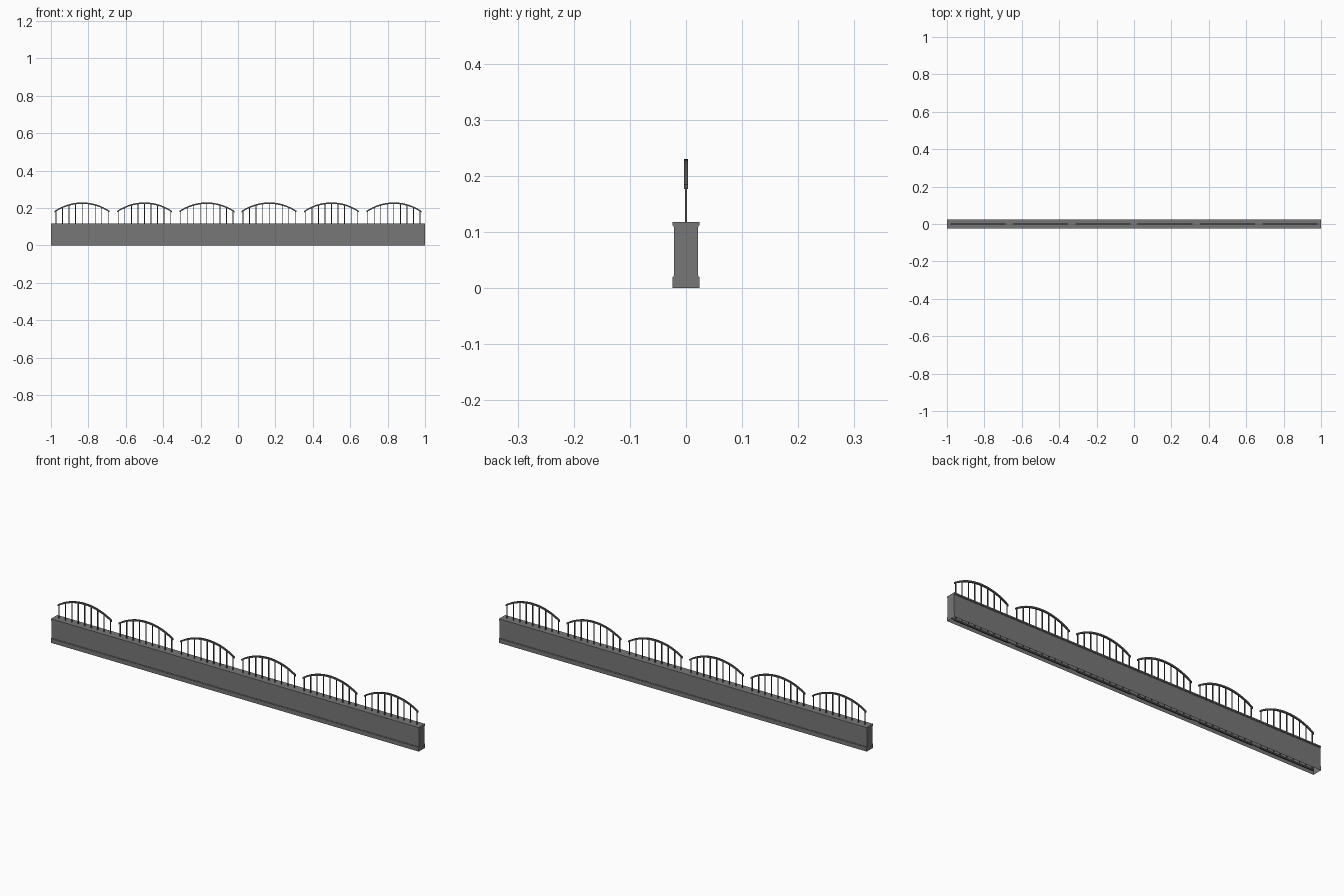
import bpy, bmesh, math
from mathutils import Vector

if "Cube" in bpy.data.objects:
    bpy.data.objects.remove(bpy.data.objects["Cube"])


def material(name, value):
    m = bpy.data.materials.new(name)
    m.use_nodes = True
    m.diffuse_color = (value, value, value, 1)
    m.node_tree.nodes["Principled BSDF"].inputs["Base Color"].default_value = m.diffuse_color
    return m


STONE = material("grey stone", 0.185)
IRON = material("dark iron", 0.1)

SECTIONS = 6
PITCH = 2 / SECTIONS
HALF = 0.147          # half the span of one arched rail
SPACING = 0.035       # distance between balusters
RAIL_Y, RAIL_Z = 0.0033, 0.004
POST = 0.002


def arch_z(x):
    """Height of the arched rail at distance x from its centre."""
    radius = 0.26
    return 0.226 - radius + math.sqrt(radius ** 2 - x ** 2)


def finish(bm, name, mat):
    mesh = bpy.data.meshes.new(name)
    bm.to_mesh(mesh)
    bm.free()
    mesh.materials.append(mat)
    obj = bpy.data.objects.new(name, mesh)
    bpy.context.collection.objects.link(obj)
    return obj


def add_box(bm, low, high):
    verts = bmesh.ops.create_cube(bm, size=1)["verts"]
    low, high = Vector(low), Vector(high)
    bmesh.ops.scale(bm, vec=high - low, verts=verts)
    bmesh.ops.translate(bm, vec=(low + high) / 2, verts=verts)


# Wall: stepped plinth, body and coping as one mirrored profile pulled along x
side = [(0.0245, 0), (0.0245, 0.020), (0.0225, 0.020), (0.0225, 0.0225), (0.021, 0.0225),
        (0.021, 0.109), (0.0225, 0.109), (0.0225, 0.112), (0.0245, 0.112), (0.0245, 0.118)]
outline = side + [(-y, z) for y, z in reversed(side)]
bm = bmesh.new()
face = bm.faces.new([bm.verts.new((-1, y, z)) for y, z in outline])
pulled = bmesh.ops.extrude_face_region(bm, geom=[face], use_keep_orig=True)
bmesh.ops.translate(bm, vec=(2, 0, 0),
                    verts=[v for v in pulled["geom"] if isinstance(v, bmesh.types.BMVert)])
bmesh.ops.recalc_face_normals(bm, faces=bm.faces)
# The wall is a shell, open underneath
underside = [f for f in bm.faces if all(v.co.z < 0.001 for v in f.verts)]
bmesh.ops.delete(bm, geom=underside, context='FACES_ONLY')
finish(bm, "wall", STONE)

for i in range(SECTIONS):
    cx = -1 + PITCH * (i + 0.5)

    # Arched top rail with a square section
    bm = bmesh.new()
    steps = 16
    rings = []
    for k in range(steps + 1):
        x = HALF * (2 * k / steps - 1)
        z = arch_z(x)
        rings.append([bm.verts.new((cx + x, sy * RAIL_Y, z + sz * RAIL_Z))
                      for sy, sz in ((-1, -1), (1, -1), (1, 1), (-1, 1))])
    for a, b in zip(rings, rings[1:]):
        for j in range(4):
            n = (j + 1) % 4
            bm.faces.new((a[j], a[n], b[n], b[j]))
    bm.faces.new(rings[0])
    bm.faces.new(rings[-1])
    bmesh.ops.recalc_face_normals(bm, faces=bm.faces)
    finish(bm, f"arched_rail_{i + 1}", IRON)

    # Thin upright balusters reaching down into the wall
    bm = bmesh.new()
    for k in range(-4, 5):
        x = k * SPACING
        add_box(bm, (cx + x - POST, -POST, 0.004), (cx + x + POST, POST, arch_z(x)))
    finish(bm, f"balusters_{i + 1}", IRON)

    # Bottom rail running inside the open underside of the wall
    bm = bmesh.new()
    add_box(bm, (cx - HALF, -RAIL_Y, 0), (cx + HALF, RAIL_Y, 0.007))
    finish(bm, f"bottom_rail_{i + 1}", IRON)
